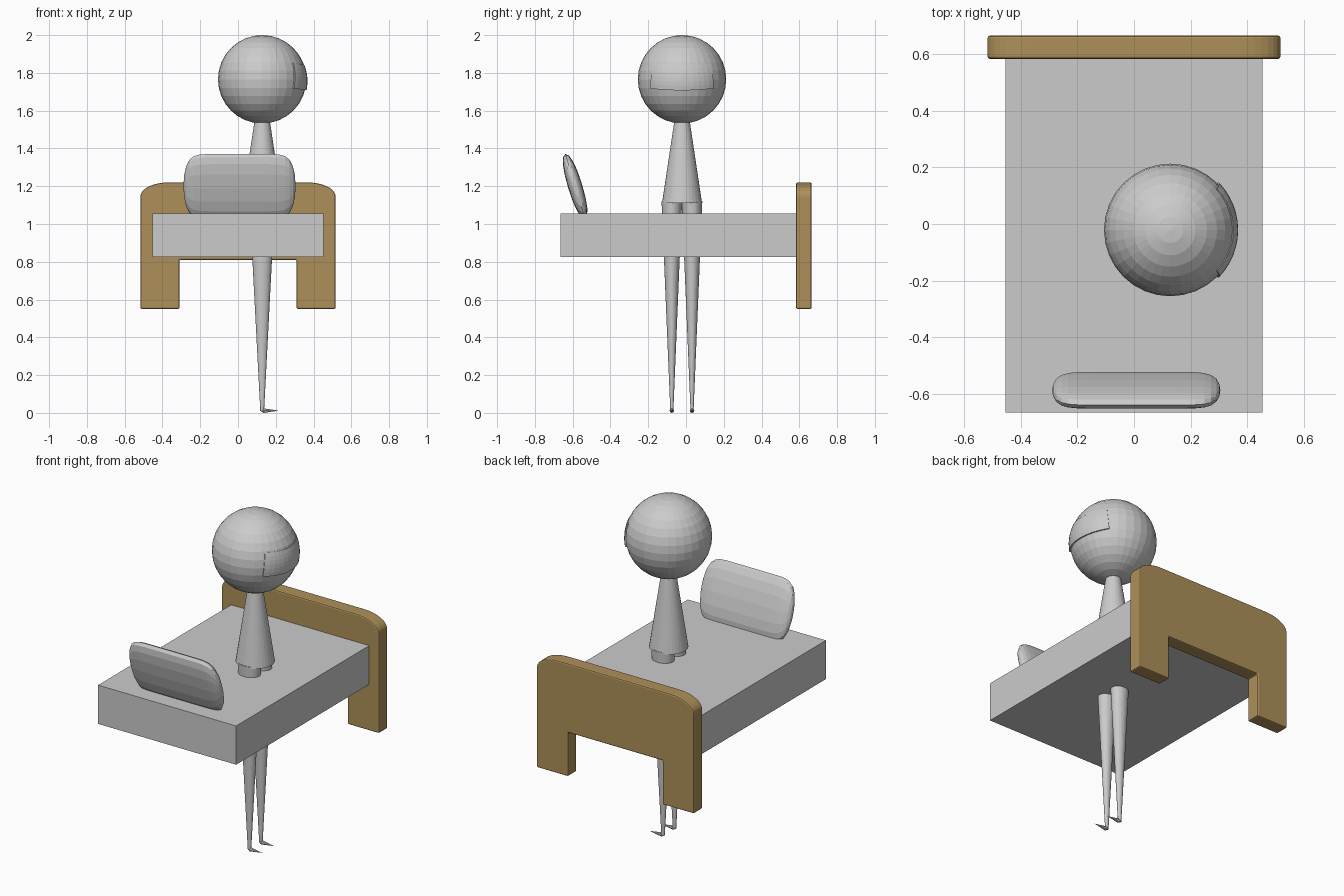
import bpy, bmesh
from math import sin, cos, pi, radians, copysign
from mathutils import Matrix, Vector

cube = bpy.data.objects.get("Cube")
if cube:
    bpy.data.objects.remove(cube, do_unlink=True)


def material(name, rgb):
    m = bpy.data.materials.new(name)
    m.use_nodes = True
    m.diffuse_color = (*rgb, 1)
    m.node_tree.nodes["Principled BSDF"].inputs["Base Color"].default_value = (*rgb, 1)
    return m


GREY = material("light grey", (0.6, 0.6, 0.6))
WOOD = material("tan wood", (0.42, 0.28, 0.1))


def finish(bm, name, mat):
    bmesh.ops.recalc_face_normals(bm, faces=bm.faces)
    me = bpy.data.meshes.new(name)
    bm.to_mesh(me)
    bm.free()
    me.materials.append(mat)
    ob = bpy.data.objects.new(name, me)
    bpy.context.collection.objects.link(ob)
    return ob


def cone(name, r1, r2, length, matrix, sides=32):
    bm = bmesh.new()
    bmesh.ops.create_cone(bm, cap_ends=True, segments=sides, radius1=r1, radius2=r2,
                          depth=length, matrix=matrix)
    return finish(bm, name, GREY)


def move(x, y, z):
    return Matrix.Translation((x, y, z))


# Mattress
bm = bmesh.new()
bmesh.ops.create_cube(bm, size=1, matrix=move(0, -0.04, 0.94) @ Matrix.Diagonal((0.906, 1.25, 0.23, 1)))
finish(bm, "mattress", GREY)

# Wooden end board: half outline mirrored, then extruded
half = [(0.31, 0.81), (0.31, 0.55), (0.517, 0.55)]
half += [(0.367 + 0.15 * cos(t * pi / 16), 1.145 + 0.075 * sin(t * pi / 16)) for t in range(9)]
outline = half + [(-x, z) for x, z in reversed(half)]
bm = bmesh.new()
face = bm.faces.new([bm.verts.new((x, 0.583, z)) for x, z in outline])
side = bmesh.ops.extrude_face_region(bm, geom=[face])["geom"]
bmesh.ops.translate(bm, vec=(0, 0.082, 0), verts=[v for v in side if isinstance(v, bmesh.types.BMVert)])
board = finish(bm, "end_board", WOOD)
bevel = board.modifiers.new("soft edges", 'BEVEL')
bevel.width = 0.008
bevel.segments = 2
bevel.limit_method = 'ANGLE'

# Pillow: rounded section lofted along x, leaning outwards
A, SIDES, STEPS = 0.297, 16, 20
place = move(0.008, -0.587, 1.2) @ Matrix.Rotation(radians(17), 4, 'X')


def soft(v, power):
    return copysign(abs(v) ** power, v)


bm = bmesh.new()
rings = []
for i in range(1, STEPS):
    u = sin((i / STEPS - 0.5) * pi)
    s = (1 - abs(u) ** 10) ** 0.5
    rings.append([bm.verts.new(place @ Vector((A * u, 0.038 * s * soft(cos(k * 2 * pi / SIDES), 0.9),
                                               0.178 * s * soft(sin(k * 2 * pi / SIDES), 0.9))))
                  for k in range(SIDES)])
for a, b in zip(rings, rings[1:]):
    for k in range(SIDES):
        n = (k + 1) % SIDES
        bm.faces.new((a[k], a[n], b[n], b[k]))
for ring, x in ((rings[0], -A), (rings[-1], A)):
    tip = bm.verts.new(place @ Vector((x, 0, 0)))
    for k in range(SIDES):
        bm.faces.new((ring[k], ring[(k + 1) % SIDES], tip))
finish(bm, "pillow", GREY)

# Figure: head, body, legs and feet
CX, CY = 0.128, -0.021
bm = bmesh.new()
bmesh.ops.create_uvsphere(bm, u_segments=32, v_segments=16, radius=0.234, matrix=move(CX, CY, 1.766))
finish(bm, "head", GREY)
cone("body", 0.106, 0.04, 0.44, move(CX, CY, 1.33))
for name, y in (("right", -0.075), ("left", 0.032)):
    cone(name + "_leg", 0.01, 0.068, 1.11, move(CX, y, 0.565) @ Matrix.Diagonal((1, 0.8, 1, 1)))
    lying = Matrix.Rotation(pi / 2, 4, 'Y')
    cone(name + "_foot", 0.012, 0, 0.08, move(0.175, y, 0.012) @ lying, 8)
    cone(name + "_heel", 0, 0.012, 0.02, move(0.125, y, 0.012) @ lying, 8)

# Face plate: curved patch on the +x side of the head, tipped down
tilt = move(CX, CY, 1.766) @ Matrix.Rotation(radians(9), 4, 'Y')
bm = bmesh.new()
N, M = 12, 6
grid = []
for j in range(M + 1):
    lat = radians(-5 + 33 * j / M)
    wide = radians(44)
    grid.append([])
    for i in range(N + 1):
        lon = wide * (2 * i / N - 1)
        r = 0.242 - 0.006 * j / M
        grid[j].append(bm.verts.new(tilt @ Vector((r * cos(lat) * cos(lon), r * cos(lat) * sin(lon),
                                                   r * sin(lat)))))
for j in range(M):
    for i in range(N):
        bm.faces.new((grid[j][i], grid[j][i + 1], grid[j + 1][i + 1], grid[j + 1][i]))
plate = finish(bm, "face_plate", GREY)
solid = plate.modifiers.new("thickness", 'SOLIDIFY')
solid.thickness = 0.015
solid.offset = -1
